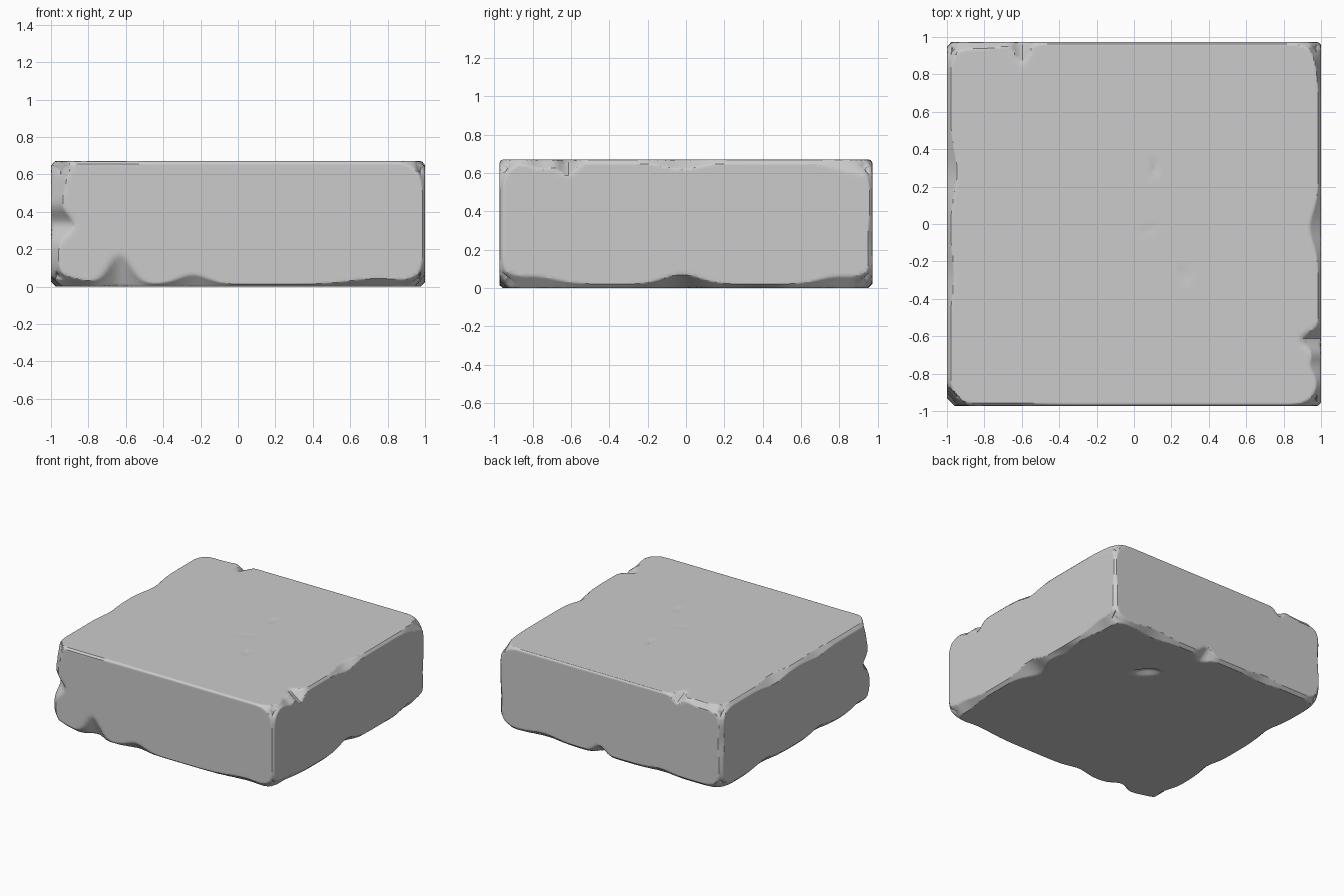
import bpy, bmesh, math

if "Cube" in bpy.data.objects:
    bpy.data.objects.remove(bpy.data.objects["Cube"])

HALF = (1.0, 0.972, 0.335)      # half sizes of the slab
ZC = HALF[2]

# Worn edges: (axis, side), (axis, side), base width on 1st face, on 2nd face,
# chips = (position along edge, width on 1st face, width on 2nd face, spread)
F, B, L, R = (1, -1), (1, 1), (0, -1), (0, 1)
U, D = (2, 1), (2, -1)
EDGES = [
    (F, D, .014, .018, [(-.63, .16, .06, .085), (-.24, .05, .03, .11), (.75, .03, .03, .2), (-.9, .03, .04, .12)]),
    (F, U, .010, .010, [(-.7, .006, .005, .2)]),
    (B, U, .012, .010, [(-.6, .05, .11, .04), (-.82, .03, .025, .15)]),
    (B, D, .022, .022, [(.1, .06, .08, .06), (-.45, .02, .02, .12), (.6, .025, .03, .15)]),
    (R, D, .022, .022, [(-.8, .04, .03, .16), (-.02, .05, .09, .13), (.35, .0, .04, .1), (.8, .04, .03, .14)]),
    (R, U, .020, .016, [(-.62, .065, .10, .05), (-.75, .03, .045, .07), (-.02, .03, .045, .12), (.85, .04, .01, .1)]),
    (L, U, .025, .020, [(.28, .03, .035, .15), (-.27, .02, .018, .13)]),
    (L, D, .025, .025, [(.4, .03, .03, .15), (-.3, .03, .03, .12), (-.8, .03, .04, .1)]),
    (F, L, .040, .040, [(.0, .085, .08, .07), (.22, .035, .04, .12)]),
    (F, R, .015, .018, []),
    (B, L, .022, .025, [(.05, .01, .01, .1)]),
    (B, R, .015, .015, [(-.1, .01, .01, .1)]),
]

# Shallow pits in flat faces: face, centre (in-plane), long radius, short radius, angle, depth
PITS = [
    (D, .30, .50, .12, .045, math.radians(135), .03),
    (U, .11, .30, .06, .02, math.radians(100), .008),
    (U, .27, -.27, .06, .03, math.radians(110), .005),
    (U, .08, -.03, .07, .015, math.radians(30), .004),
]


def grid_line(half, step=.022):
    """Positions across the slab, packed tightly near both ends."""
    rim = [0, .007, .014, .022, .031, .041, .052, .065, .08, .098]
    n = round((half - .118) * 2 / step)
    mid = [-half + .118 + (half - .118) * 2 * i / n for i in range(n + 1)]
    return [-half + r for r in rim] + mid + [half - r for r in reversed(rim)]


def wear(p):
    """Push a surface point inward past the worn edges and pits."""
    start = list(p)
    for (ax, sx), u, v, a, b, ang, depth in PITS:
        if abs(start[ax] - sx * HALF[ax]) < 1e-6:
            dx, dy = start[0] - u, start[1] - v
            m = (dx * math.cos(ang) + dy * math.sin(ang)) / a
            n = (dy * math.cos(ang) - dx * math.sin(ang)) / b
            p[ax] -= sx * depth * max(0, 1 - m * m - n * n)
    for (a1, s1), (a2, s2), w1, w2, chips in EDGES:
        d1, d2 = HALF[a1] - s1 * p[a1], HALF[a2] - s2 * p[a2]
        if d1 > .3 or d2 > .3:
            continue
        at = 3 - a1 - a2
        t = start[at]
        grow = .055 * math.exp(-((HALF[at] - abs(t)) / .075) ** 2)
        w1, w2 = w1 + grow, w2 + grow
        for c, g1, g2, s in chips:
            k = math.exp(-((t - c) / s) ** 2)
            w1, w2 = w1 + g1 * k, w2 + g2 * k
        f = d1 / w2 + d2 / w1
        if f < 1:
            s = (1 - f) / (1 / w1 + 1 / w2)
            p[a1] -= s1 * s
            p[a2] -= s2 * s
    return p


# Stone slab: six gridded faces sharing their border vertices
lines = [grid_line(h) for h in HALF]
bm = bmesh.new()
cache = {}


def vert(key):
    if key not in cache:
        x, y, z = wear([lines[i][key[i]] for i in range(3)])
        cache[key] = bm.verts.new((x, y, z + ZC))
    return cache[key]


for ax in range(3):
    u, v = (ax + 1) % 3, (ax + 2) % 3
    for end in (0, len(lines[ax]) - 1):
        for i in range(len(lines[u]) - 1):
            for j in range(len(lines[v]) - 1):
                quad = []
                for di, dj in ((0, 0), (1, 0), (1, 1), (0, 1)):
                    key = [0, 0, 0]
                    key[ax], key[u], key[v] = end, i + di, j + dj
                    quad.append(vert(tuple(key)))
                bm.faces.new(quad if end else quad[::-1])

mesh = bpy.data.meshes.new("stone_slab")
bm.to_mesh(mesh)
bm.free()
slab = bpy.data.objects.new("stone_slab", mesh)
bpy.context.collection.objects.link(slab)
bpy.context.view_layer.objects.active = slab
slab.select_set(True)
bpy.ops.object.shade_smooth_by_angle(angle=math.radians(30))
